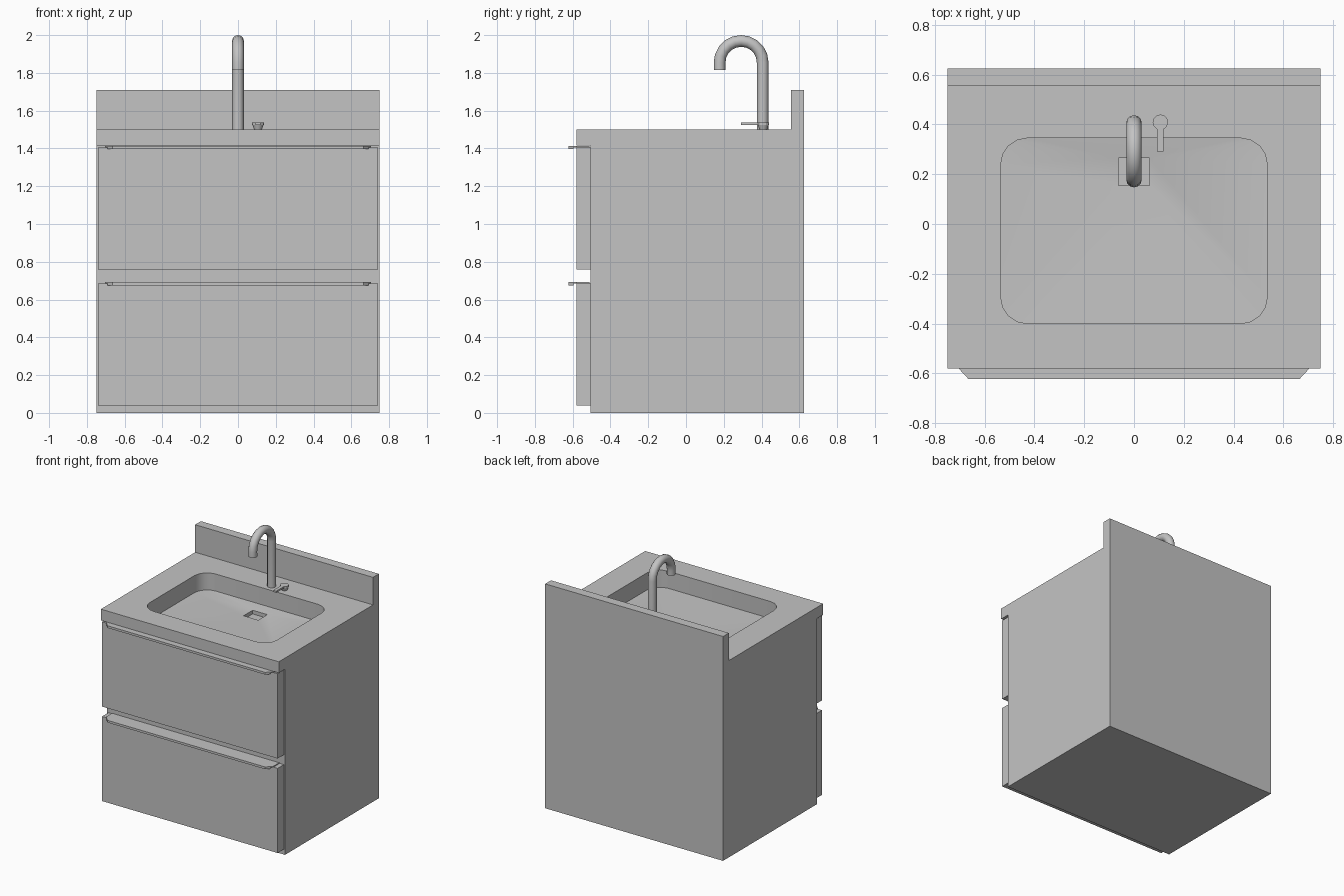
import bpy
import bmesh
from math import sin, cos, pi, radians

if "Cube" in bpy.data.objects:
    bpy.data.objects.remove(bpy.data.objects["Cube"], do_unlink=True)

grey = bpy.data.materials.new("light_grey")
grey.use_nodes = True
colour = (0.55, 0.55, 0.55, 1)
grey.diffuse_color = colour
grey.node_tree.nodes["Principled BSDF"].inputs["Base Color"].default_value = colour


def add_object(name, data):
    ob = bpy.data.objects.new(name, data)
    bpy.context.collection.objects.link(ob)
    data.materials.append(grey)
    return ob


def from_bmesh(name, bm):
    bmesh.ops.recalc_face_normals(bm, faces=bm.faces)
    me = bpy.data.meshes.new(name)
    bm.to_mesh(me)
    bm.free()
    return add_object(name, me)


def prism(name, outline, offset):
    """Extrude a closed 3D outline along an offset."""
    bm = bmesh.new()
    face = bm.faces.new([bm.verts.new(p) for p in outline])
    new = bmesh.ops.extrude_face_region(bm, geom=[face])["geom"]
    bmesh.ops.translate(bm, vec=offset,
                        verts=[v for v in new if isinstance(v, bmesh.types.BMVert)])
    return from_bmesh(name, bm)


def activate(ob):
    bpy.ops.object.select_all(action="DESELECT")
    ob.select_set(True)
    bpy.context.view_layer.objects.active = ob


def smooth(ob, angle):
    activate(ob)
    bpy.ops.object.shade_smooth_by_angle(angle=radians(angle))


# Cabinet, countertop and backsplash share one side profile
W = 0.75
profile = [(-0.505, 0), (0.625, 0), (0.625, 1.71), (0.555, 1.71), (0.555, 1.5),
           (-0.58, 1.5), (-0.58, 1.415), (-0.505, 1.415)]
body = prism("cabinet_and_countertop", [(-W, y, z) for y, z in profile], (2 * W, 0, 0))

# Basin cutter: rounded bowl whose floor slopes to a square drain
SEG, R = 4, 0.105
HX, CY, HY = 0.535, -0.0275, 0.3725
DX, DY, DH = 0.062, 0.21, 0.055
signs = [(1, 1), (-1, 1), (-1, -1), (1, -1)]
bm = bmesh.new()


def rim(z):
    ring = []
    for k, (sx, sy) in enumerate(signs):
        for i in range(SEG + 1):
            a = (k + i / SEG) * pi / 2
            ring.append(bm.verts.new((sx * (HX - R) + R * cos(a),
                                      CY + sy * (HY - R) + R * sin(a), z)))
    return ring


def drain_ring(z):
    return [bm.verts.new((sx * DX, DY + sy * DH, z)) for sx, sy in signs]


def walls(a, b):
    for i in range(len(a)):
        j = (i + 1) % len(a)
        bm.faces.new((a[i], a[j], b[j], b[i]))


top, floor = rim(1.6), rim(1.37)
drain, drain_floor = drain_ring(1.353), drain_ring(1.325)
bm.faces.new(top)
walls(top, floor)
walls(drain, drain_floor)
bm.faces.new(drain_floor)
for k in range(4):
    start = k * (SEG + 1)
    for i in range(start, start + SEG):
        bm.faces.new((floor[i], floor[i + 1], drain[k]))
    a, b = floor[start + SEG], floor[(start + SEG + 1) % len(floor)]
    n = drain[(k + 1) % 4]
    bm.faces.new((a, b, n))
    bm.faces.new((a, n, drain[k]))
cutter = from_bmesh("basin_cutter", bm)
cutter.hide_render = True

cut = body.modifiers.new("basin", "BOOLEAN")
cut.operation = "DIFFERENCE"
cut.solver = "EXACT"
cut.object = cutter
activate(body)
bpy.ops.object.modifier_apply(modifier=cut.name)
bpy.data.objects.remove(cutter, do_unlink=True)
smooth(body, 30)

# Two drawers, each with a full-width pull along its top edge
for name, low, high in (("lower", 0.04, 0.685), ("upper", 0.76, 1.406)):
    front = [(-0.74, -0.58, low), (0.74, -0.58, low),
             (0.74, -0.505, low), (-0.74, -0.505, low)]
    prism(name + "_drawer_front", front, (0, 0, high - low))
    half = [(0.705, -0.51), (0.705, -0.58), (0.665, -0.623)]
    plate = half + [(-x, y) for x, y in reversed(half)]
    prism(name + "_pull_plate", [(x, y, high) for x, y in plate], (0, 0, 0.007))
    lip = [(-0.69, -0.596), (-0.665, -0.623), (0.665, -0.623), (0.69, -0.596),
           (0.683, -0.596), (0.662, -0.617), (-0.662, -0.617), (-0.683, -0.596)]
    prism(name + "_pull_lip", [(x, y, high - 0.01) for x, y in lip], (0, 0, 0.01))

# Gooseneck faucet: a swept round tube
TUBE, BEND, AY, AZ = 0.031, 0.114, 0.292, 1.855
path = [(AY + BEND, 1.5)]
path += [(AY + BEND * cos(i * pi / 10), AZ + BEND * sin(i * pi / 10)) for i in range(11)]
path.append((AY - BEND, 1.815))
curve = bpy.data.curves.new("faucet", "CURVE")
curve.dimensions = "3D"
curve.bevel_depth = TUBE
curve.bevel_resolution = 4
curve.use_fill_caps = True
spline = curve.splines.new("POLY")
spline.points.add(len(path) - 1)
for point, (y, z) in zip(spline.points, path):
    point.co = (0, y, z, 1)
faucet = add_object("faucet", curve)
activate(faucet)
bpy.ops.object.convert(target="MESH")
smooth(bpy.context.object, 45)

# Tap lever: round head with a narrow handle, on a tapered post
LX, LY, LR = 0.106, 0.409, 0.031
lever = [(LX + LR * sin(a), LY - LR * cos(a))
         for a in (radians(25 + 31 * i) for i in range(11))]
lever += [(LX - 0.013, 0.292), (LX + 0.013, 0.292)]
prism("tap_lever", [(x, y, 1.524) for x, y in lever], (0, 0, 0.013))
bm = bmesh.new()
bmesh.ops.create_cone(bm, cap_ends=True, segments=12, radius1=0.02, radius2=0.029,
                      depth=0.026)
bmesh.ops.translate(bm, verts=bm.verts, vec=(LX, LY, 1.512))
smooth(from_bmesh("tap_post", bm), 40)
